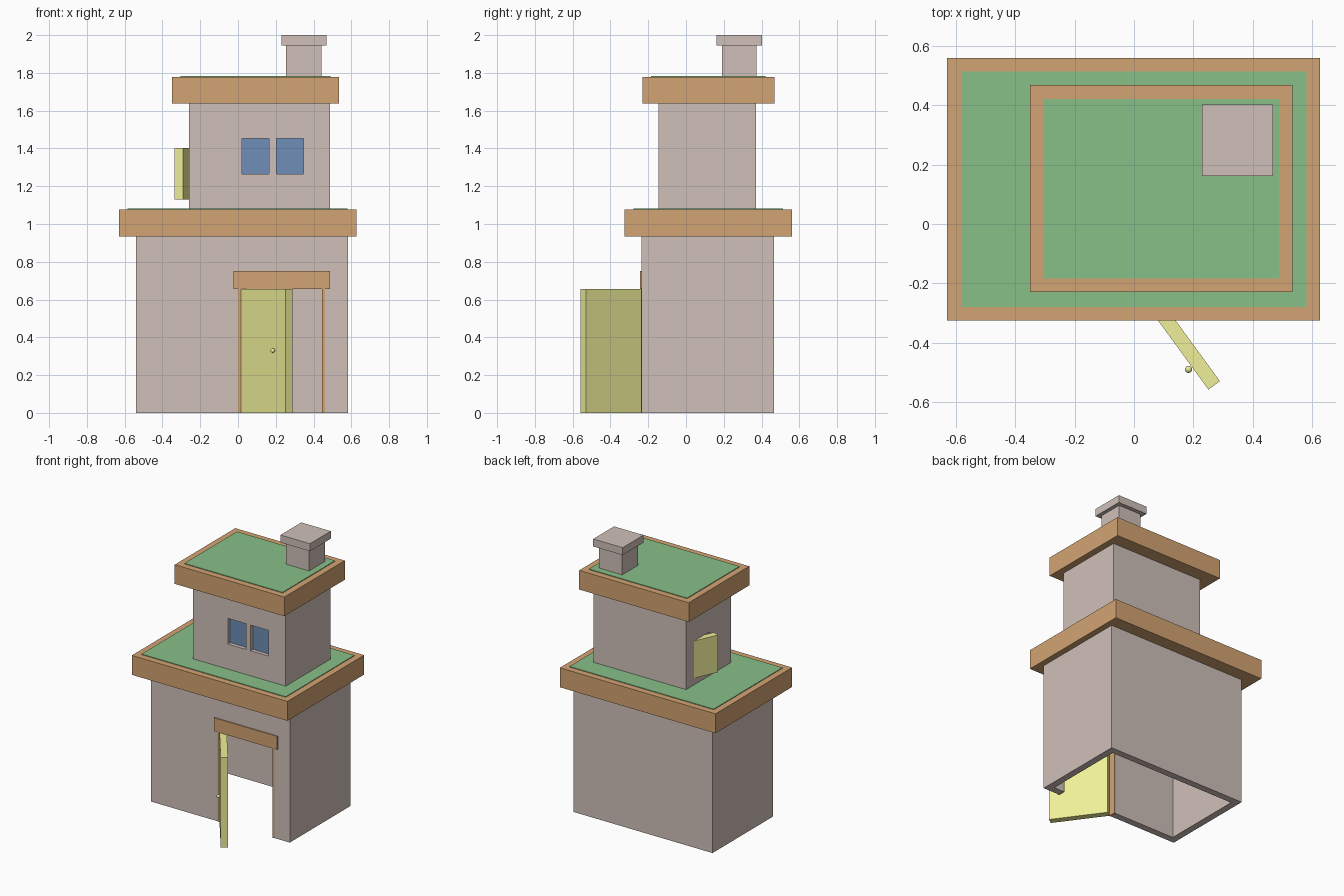
import bpy, math
from mathutils import Vector

if "Cube" in bpy.data.objects:
    bpy.data.objects.remove(bpy.data.objects["Cube"])


def mat(name, rgb):
    m = bpy.data.materials.new(name)
    m.diffuse_color = (*rgb, 1)
    m.use_nodes = True
    m.node_tree.nodes["Principled BSDF"].inputs["Base Color"].default_value = m.diffuse_color
    return m


STONE = mat("stone", (0.63, 0.53, 0.49))
WOOD = mat("wood", (0.65, 0.37, 0.17))
GRASS = mat("grass", (0.25, 0.53, 0.25))
GLASS = mat("glass", (0.16, 0.27, 0.47))
YELLOW = mat("yellow_paint", (0.87, 0.87, 0.32))


def box(name, x, y, z, material=None):
    """Axis-aligned box from (min, max) ranges."""
    bpy.ops.mesh.primitive_cube_add(size=1)
    o = bpy.context.object
    o.name = name
    for v in o.data.vertices:
        v.co = Vector([r[0] if c < 0 else r[1] for c, r in zip(v.co, (x, y, z))])
    if material:
        o.data.materials.append(material)
    return o


def cut(target, x, y, z):
    """Boolean a box-shaped opening out of the target, then remove the cutter."""
    c = box("cutter", x, y, z)
    c.hide_render = True
    m = target.modifiers.new("opening", 'BOOLEAN')
    m.operation, m.solver, m.object = 'DIFFERENCE', 'EXACT', c
    bpy.context.view_layer.objects.active = target
    bpy.ops.object.modifier_apply(modifier=m.name)
    bpy.data.objects.remove(c)


def roof(name, x, y, z):
    """Timber slab with a thin grass panel inset from its edge."""
    box(name + "_slab", x, y, z, WOOD)
    i = 0.046
    box(name + "_grass", (x[0] + i, x[1] - i), (y[0] + i, y[1] - i), (z[1] - 0.01, z[1] + 0.005), GRASS)


def panel(name, hinge, angle, length, thick, z):
    """Hinged slab starting at the hinge point, turned about z."""
    o = box(name, (0, length), (0, thick), z, YELLOW)
    o.location = (*hinge, 0)
    o.rotation_euler.z = angle
    return o


T = 0.05  # wall thickness

# Lower storey: hollow, open at the bottom, with a doorway
lower = box("lower_walls", (-0.54, 0.583), (-0.235, 0.465), (0, 0.94), STONE)
cut(lower, (-0.54 + T, 0.583 - T), (-0.235 + T, 0.465 - T), (-0.1, 0.92))
cut(lower, (0.0, 0.46), (-0.4, -0.235 + T + 0.02), (-0.1, 0.655))
roof("lower_roof", (-0.63, 0.627), (-0.325, 0.56), (0.935, 1.077))

# Upper storey: hollow, with two front windows and one side window
upper = box("upper_walls", (-0.26, 0.487), (-0.145, 0.37), (1.07, 1.65), STONE)
cut(upper, (-0.26 + T, 0.487 - T), (-0.145 + T, 0.37 - T), (1.09, 1.63))
for i, wx in enumerate([(0.02, 0.165), (0.203, 0.348)]):
    cut(upper, wx, (-0.3, -0.145 + T + 0.02), (1.265, 1.452))
    box(f"window_glass_{i + 1}", wx, (-0.118, -0.108), (1.265, 1.452), GLASS)
cut(upper, (-0.4, -0.26 + T + 0.02), (0.1, 0.28), (1.13, 1.4))
roof("upper_roof", (-0.35, 0.535), (-0.23, 0.468), (1.638, 1.778))

# Chimney
box("chimney_stack", (0.255, 0.441), (0.19, 0.372), (1.77, 1.95), STONE)
box("chimney_cap", (0.23, 0.468), (0.162, 0.402), (1.945, 2.0), STONE)

# Door frame
for side, jx in (("left", (0.0, 0.015)), ("right", (0.445, 0.46))):
    box(f"door_jamb_{side}", jx, (-0.238, -0.235 + T), (0, 0.655), WOOD)
box("door_lintel", (-0.025, 0.486), (-0.243, -0.235 + T), (0.655, 0.752), WOOD)

# Open door with a knob on its outer face
a = math.atan2(-0.322, 0.235)
panel("door", (0.015, -0.235), a, 0.40, 0.048, (0, 0.655))
bpy.ops.mesh.primitive_uv_sphere_add(segments=16, ring_count=8, radius=0.012, location=(0.184, -0.49, 0.33))
knob = bpy.context.object
knob.name = "door_knob"
knob.data.materials.append(YELLOW)
bpy.ops.object.shade_smooth_by_angle()

# Open shutter on the left wall
panel("side_shutter", (-0.257, 0.282), math.atan2(-0.171, -0.078), 0.188, 0.049, (1.13, 1.402))
